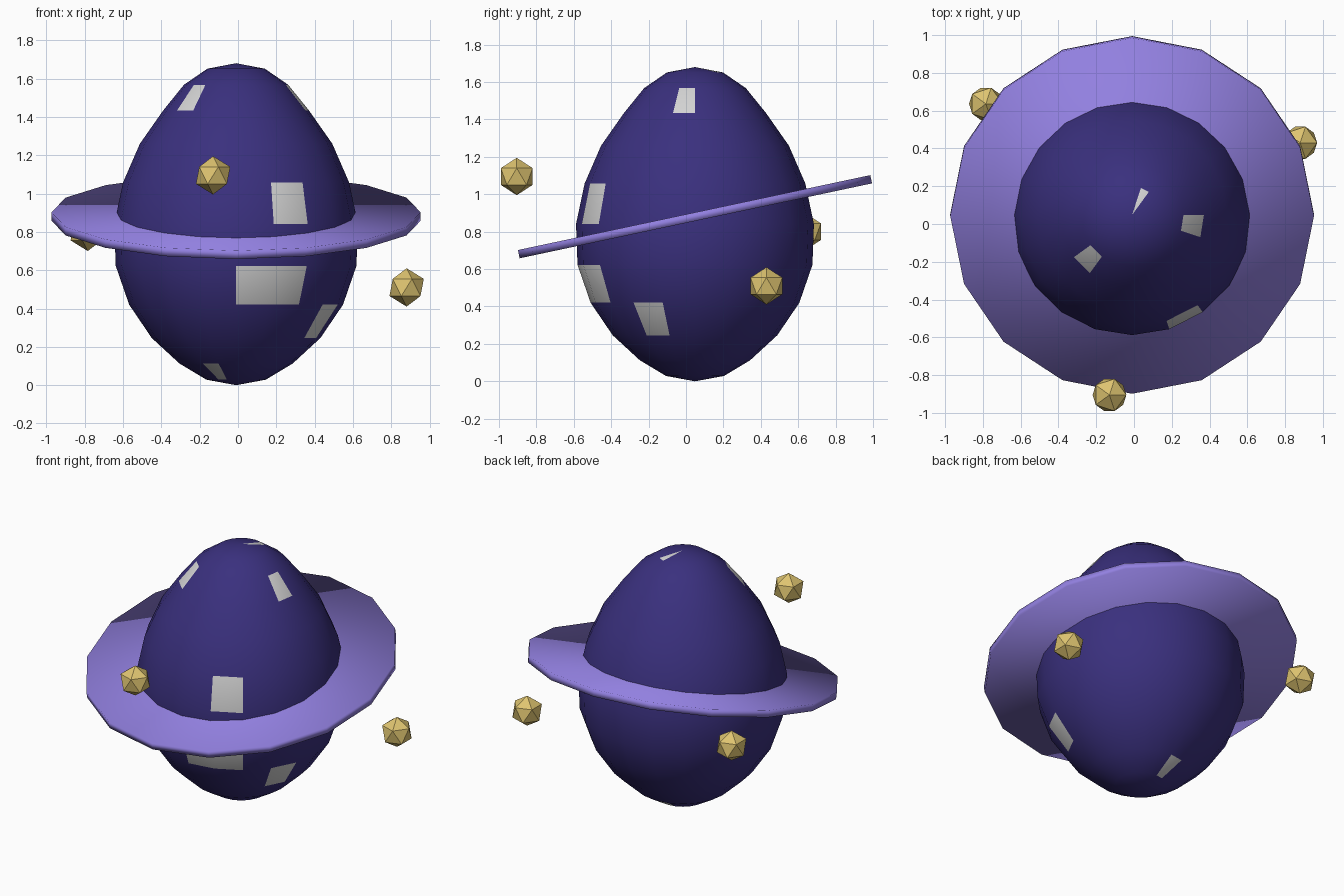
import bpy, bmesh, math

cube = bpy.data.objects.get("Cube")
if cube:
    bpy.data.objects.remove(cube, do_unlink=True)


def material(name, rgb):
    linear = [(c / 255 / 12.92) if c < 11 else ((c / 255 + 0.055) / 1.055) ** 2.4 for c in rgb]
    mat = bpy.data.materials.new(name)
    mat.use_nodes = True
    mat.diffuse_color = (*linear, 1)
    mat.node_tree.nodes["Principled BSDF"].inputs["Base Color"].default_value = (*linear, 1)
    return mat


indigo = material("indigo", (58, 48, 126))
lilac = material("lilac", (146, 128, 224))
gold = material("gold", (222, 196, 112))
pale_grey = material("pale_grey", (212, 212, 212))

CENTRE_X, CENTRE_Y = -0.01, 0.048
SEGMENTS, RINGS = 20, 12
HALF_HEIGHT = 0.84

# Egg-shaped body: a sphere whose rings follow a tapered profile
RADII = [0, 0.15, 0.272, 0.38, 0.502, 0.59, 0.636, 0.628, 0.558, 0.44, 0.295, 0.155, 0]
# Windows as (ring from the top, sector counted from the front towards +x)
WINDOWS = {(0, 8), (2, -3), (2, 4), (5, 1), (7, 0), (7, 1), (8, 3), (10, -2), (10, -10)}

bm = bmesh.new()
bmesh.ops.create_uvsphere(bm, u_segments=SEGMENTS, v_segments=RINGS, radius=1)
for face in bm.faces:
    c = face.calc_center_median()
    ring = int(math.acos(c.z / c.length) / math.pi * RINGS)
    sector = math.floor(math.atan2(c.x, -c.y) / math.tau * SEGMENTS)
    face.material_index = int((ring, sector) in WINDOWS)
    face.smooth = True
for v in bm.verts:
    ring = round(math.acos(max(-1, min(1, v.co.z))) / math.pi * RINGS)
    flat = math.hypot(v.co.x, v.co.y)
    scale = RADII[ring] / flat if flat > 0.01 else 0
    v.co = (v.co.x * scale, v.co.y * scale, v.co.z * HALF_HEIGHT)
mesh = bpy.data.meshes.new("planet_body")
bm.to_mesh(mesh)
bm.free()
mesh.materials.append(indigo)
mesh.materials.append(pale_grey)
body = bpy.data.objects.new("planet_body", mesh)
body.location = (CENTRE_X, CENTRE_Y, HALF_HEIGHT)
bpy.context.collection.objects.link(body)

# Tilted disc ring
bpy.ops.mesh.primitive_cylinder_add(
    vertices=16, radius=0.963, depth=0.045,
    location=(CENTRE_X, CENTRE_Y, 0.88), rotation=(math.radians(12), 0, 0))
disc = bpy.context.object
disc.name = "planet_ring"
disc.data.materials.append(lilac)
bpy.ops.object.shade_smooth()

# Faceted moons
for name, place in {
    "front_moon": (-0.13, -0.905, 1.095),
    "left_moon": (0.88, 0.43, 0.51),
    "back_moon": (-0.784, 0.636, 0.80),
}.items():
    bpy.ops.mesh.primitive_ico_sphere_add(subdivisions=1, radius=0.1, location=place)
    moon = bpy.context.object
    moon.name = name
    moon.data.materials.append(gold)
